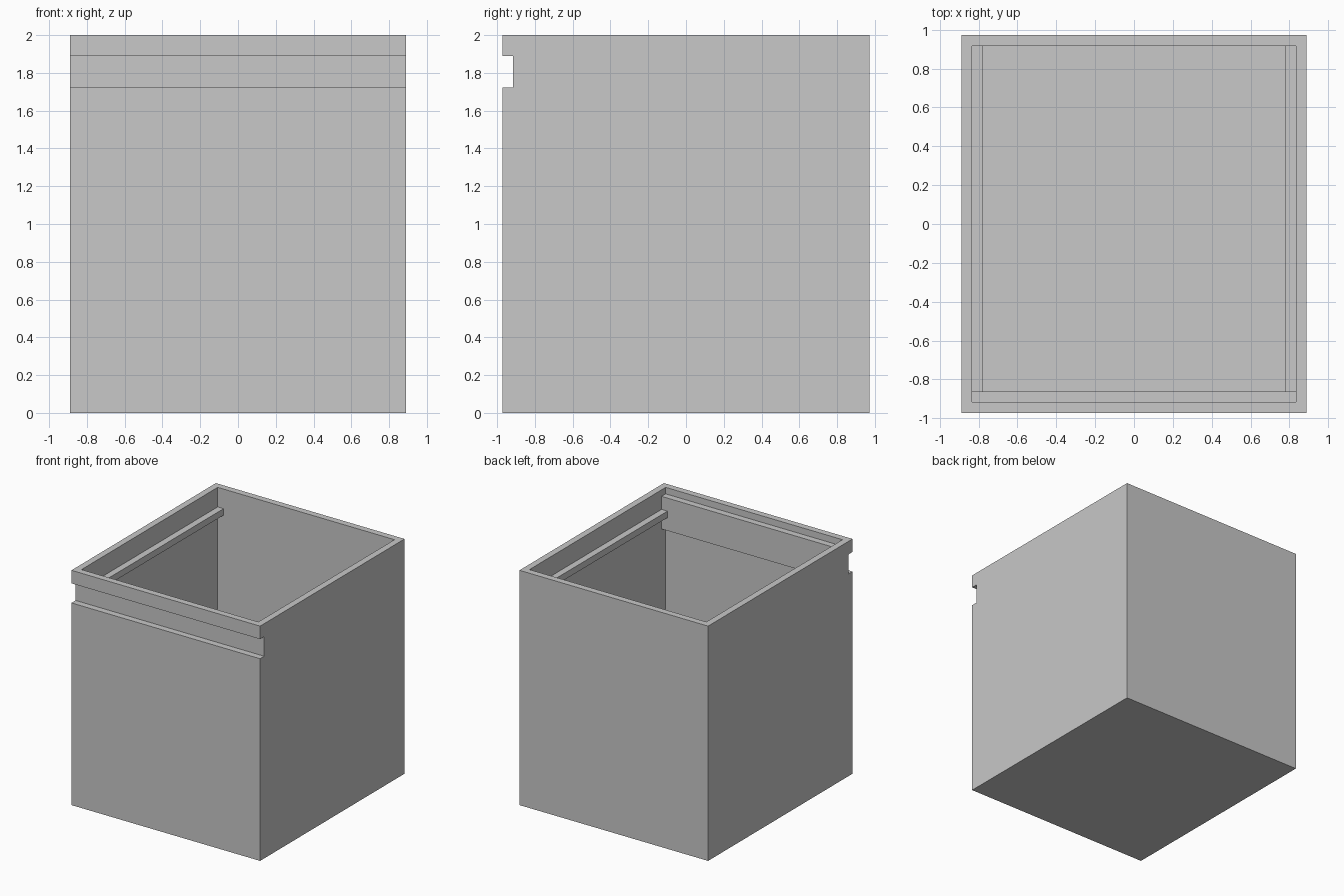
import bpy
import bmesh

if "Cube" in bpy.data.objects:
    bpy.data.objects.remove(bpy.data.objects["Cube"], do_unlink=True)

WALL = 2 / 36                          # wall thickness, the module for all sizes
HX, HY, H = 16 * WALL, 17.5 * WALL, 36 * WALL
GROOVE_LOW, GROOVE_HIGH = 31 * WALL, 34 * WALL
RAIL_Z = 32.5 * WALL

grey = bpy.data.materials.new("plain grey")
grey.use_nodes = True
colour = (0.58, 0.58, 0.58, 1)
grey.diffuse_color = colour
grey.node_tree.nodes["Principled BSDF"].inputs["Base Color"].default_value = colour


def finish(bm, name):
    bmesh.ops.recalc_face_normals(bm, faces=bm.faces[:])
    mesh = bpy.data.meshes.new(name)
    bm.to_mesh(mesh)
    bm.free()
    mesh.materials.append(grey)
    obj = bpy.data.objects.new(name, mesh)
    bpy.context.collection.objects.link(obj)


def side_profile(inset):
    """Side outline from front rim to back rim; the front wall steps in at the groove."""
    front, back = -HY + inset, HY - inset
    step = front + WALL
    low, high = GROOVE_LOW - inset, GROOVE_HIGH + inset
    return [(front, H), (front, high), (step, high), (step, low),
            (front, low), (front, inset), (back, inset), (back, H)]


def open_prism(bm, profile, half_width):
    """Sweep the outline across x, leaving the top open; return the rim corners in order."""
    a, b = [[bm.verts.new((x, y, z)) for y, z in profile]
            for x in (-half_width, half_width)]
    bm.faces.new(a)
    bm.faces.new(b)
    for i in range(len(profile) - 1):
        bm.faces.new((a[i], a[i + 1], b[i + 1], b[i]))
    return [a[0], b[0], b[-1], a[-1]]


# Box body: outer and inner shells joined by a flat rim
bm = bmesh.new()
outer = open_prism(bm, side_profile(0), HX)
inner = open_prism(bm, side_profile(WALL), HX - WALL)
for i in range(4):
    j = (i + 1) % 4
    bm.faces.new((outer[i], outer[j], inner[j], inner[i]))
finish(bm, "box_body")

# Rails along the inner side walls
y0, y1 = -HY + 2 * WALL, HY - WALL
for side, name in ((1, "left_rail"), (-1, "right_rail")):
    bm = bmesh.new()
    bmesh.ops.create_cube(bm, size=1)
    bmesh.ops.scale(bm, vec=(WALL, y1 - y0, WALL), verts=bm.verts[:])
    bmesh.ops.translate(bm, verts=bm.verts[:], vec=(
        side * (HX - WALL * 1.5), (y0 + y1) / 2, RAIL_Z))
    finish(bm, name)
